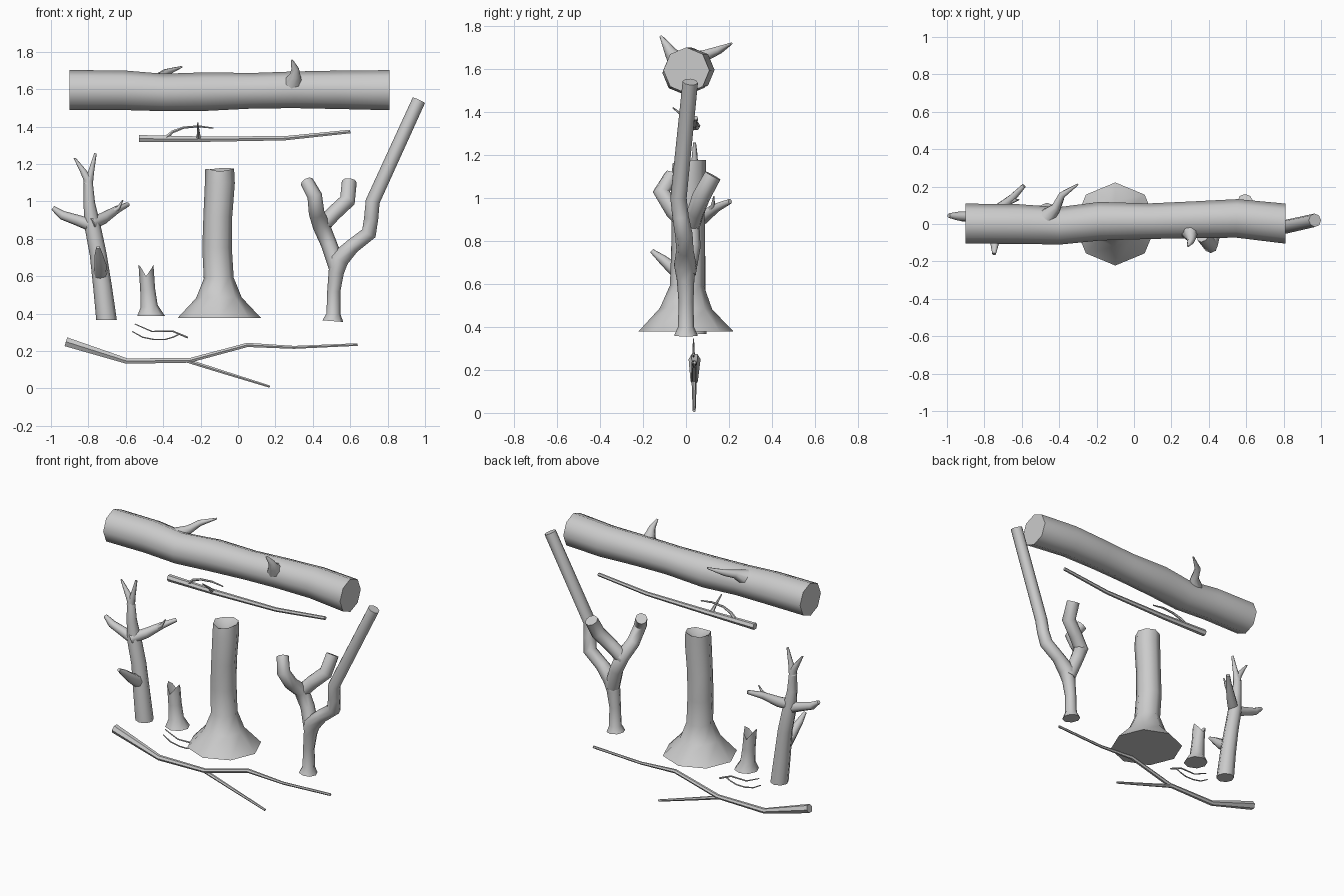
import bpy, bmesh, math
from mathutils import Vector


def tube(bm, pts, sides=8, flat=None, jag=None, dip=0.0):
    """Sweep a ring along (x, y, z, radius) points; flat fixes the end-cap normals."""
    P = [Vector(p[:3]) for p in pts]
    n = len(P)
    rings = []
    for i, p in enumerate(P):
        a = (P[i] - P[i - 1]).normalized() if i > 0 else Vector()
        b = (P[i + 1] - P[i]).normalized() if i < n - 1 else Vector()
        t = (a + b).normalized()
        if flat and i in (0, n - 1):
            t = Vector(flat)
        u = (Vector((0, 1, 0)) - t * t.y).normalized()
        v = t.cross(u)
        ring = []
        for k in range(sides):
            ang = 2 * math.pi * k / sides
            co = p + (u * math.cos(ang) + v * math.sin(ang)) * pts[i][3]
            if jag and i == n - 1:
                co += t * jag[k % len(jag)]
            ring.append(bm.verts.new(co))
        rings.append(ring)
    for r0, r1 in zip(rings, rings[1:]):
        for k in range(sides):
            j = (k + 1) % sides
            bm.faces.new((r0[k], r0[j], r1[j], r1[k]))
    # fan caps
    start = bm.verts.new(P[0])
    end = bm.verts.new(P[-1] - (P[-1] - P[-2]).normalized() * dip)
    for k in range(sides):
        j = (k + 1) % sides
        bm.faces.new((rings[0][j], rings[0][k], start))
        bm.faces.new((rings[-1][k], rings[-1][j], end))


def wood(name, tubes, angle=50):
    bm = bmesh.new()
    for t in tubes:
        opts = t[1] if isinstance(t, tuple) else {}
        tube(bm, t[0] if isinstance(t, tuple) else t, **opts)
    bmesh.ops.recalc_face_normals(bm, faces=bm.faces)
    me = bpy.data.meshes.new(name)
    bm.to_mesh(me)
    bm.free()
    ob = bpy.data.objects.new(name, me)
    bpy.context.collection.objects.link(ob)
    bpy.ops.object.select_all(action='DESELECT')
    ob.select_set(True)
    bpy.context.view_layer.objects.active = ob
    bpy.ops.object.shade_smooth_by_angle(angle=math.radians(angle))


UP = (0, 0, 1)

# fallen log with two broken stubs
wood("fallen_log", [
    ([(-.9, .002, 1.595, .107), (-.62, 0, 1.595, .106), (-.4, -.01, 1.583, .1),
      (-.18, .015, 1.587, .103), (.08, .015, 1.592, .095), (.3, .022, 1.597, .098),
      (.55, .03, 1.597, .103), (.81, .002, 1.595, .107)], dict(flat=(1, 0, 0))),
    [(-.46, .04, 1.635, .05), (-.415, .09, 1.665, .026), (-.385, .155, 1.69, .019),
     (-.3, .212, 1.72, .005)],
    [(.29, -.02, 1.62, .06), (.305, -.07, 1.675, .03), (.305, -.09, 1.71, .02),
     (.288, -.118, 1.755, .006)],
])

# thin stick with twigs
wood("long_stick", [
    ([(-.53, .045, 1.336, .022), (-.2, .04, 1.333, .017), (.25, .04, 1.338, .013),
      (.6, .045, 1.374, .011)], dict(sides=6)),
    ([(-.385, .04, 1.34, .012), (-.35, .035, 1.372, .009), (-.29, .03, 1.395, .007),
      (-.21, .03, 1.402, .006), (-.13, .03, 1.392, .004)], dict(sides=6)),
    ([(-.21, .04, 1.335, .014), (-.212, .0, 1.372, .008), (-.215, -.062, 1.422, .003)],
     dict(sides=6)),
], 40)

# thick trunk with flared roots and uneven top
wood("thick_trunk", [
    ([(-.1, 0, .378, .222), (-.102, .0, .485, .122), (-.103, .005, .59, .08),
      (-.112, .01, .75, .079), (-.108, .01, .92, .077), (-.097, .012, 1.1, .08),
      (-.098, .015, 1.16, .077)],
     dict(flat=UP, jag=[.018, .012, .015, .012, 0, .01, .016, .018], dip=.03)),
])

# bare tree with pointed branches
wood("bare_tree", [
    ([(-.703, .04, .367, .055), (-.725, .04, .55, .05), (-.748, .045, .72, .045),
      (-.778, .042, .87, .043), (-.795, .04, .99, .031), (-.802, .04, 1.12, .024),
      (-.83, .04, 1.165, .016), (-.873, .045, 1.232, .006)], dict(flat=UP)),
    [(-.802, .04, 1.09, .026), (-.785, .04, 1.16, .016), (-.762, .04, 1.258, .007)],
    [(-.775, .04, .87, .035), (-.86, .04, .9, .029), (-.94, .042, .927, .024),
     (-.99, .045, .965, .012)],
    [(-.79, .02, .88, .035), (-.72, .08, .91, .031), (-.65, .14, .955, .021),
     (-.588, .205, .985, .012)],
    [(-.68, .11, .935, .016), (-.64, .125, .965, .01), (-.615, .13, 1.008, .003)],
    [(-.735, .045, .6, .04), (-.735, -.04, .655, .033), (-.745, -.11, .715, .022),
     (-.748, -.16, .755, .01)],
])

# small split stump
wood("small_stump", [
    ([(-.465, .04, .388, .074), (-.475, .04, .44, .046), (-.483, .04, .53, .04),
      (-.492, .04, .61, .04)],
     dict(flat=UP, jag=[-.01, .03, .052, .04, -.01, .03, .052, .02], dip=.04)),
])

# thin twig pair
wood("tiny_twig", [
    ([(-.552, .035, .345, .003), (-.46, .035, .305, .004), (-.35, .035, .307, .005),
      (-.268, .035, .272, .006)], dict(sides=6)),
    ([(-.565, .035, .305, .003), (-.51, .035, .274, .004), (-.45, .035, .262, .004),
      (-.39, .035, .262, .004), (-.345, .035, .275, .004), (-.312, .035, .292, .005)],
     dict(sides=6)),
], 40)

# forked ground branch
wood("forked_branch", [
    ([(-.92, .04, .25, .028), (-.595, .038, .147, .017), (-.26, .038, .15, .014),
      (.05, .038, .233, .013), (.3, .038, .22, .009), (.64, .04, .235, .008)],
     dict(sides=6)),
    ([(-.27, .038, .148, .012), (-.1, .038, .094, .01), (.17, .038, .01, .007)],
     dict(sides=6)),
], 40)

# forked tree with cut limbs
wood("forked_tree", [
    ([(.507, 0, .36, .056), (.51, 0, .4, .037), (.512, 0, .52, .035),
      (.525, -.002, .62, .041), (.54, -.004, .69, .052), (.61, -.005, .76, .04),
      (.7, -.01, .83, .041), (.712, -.025, .91, .038), (.72, -.035, 1.0, .038),
      (.967, .02, 1.541, .036)], dict(flat=None)),
    [(.53, 0, .65, .046), (.485, .025, .775, .043), (.445, .02, .87, .046),
     (.42, -.055, .94, .042), (.41, -.115, 1.03, .04), (.368, -.065, 1.105, .036)],
    [(.44, .02, .86, .042), (.51, .045, .935, .041), (.585, .07, 1.005, .043),
     (.595, .125, 1.105, .04)],
])
